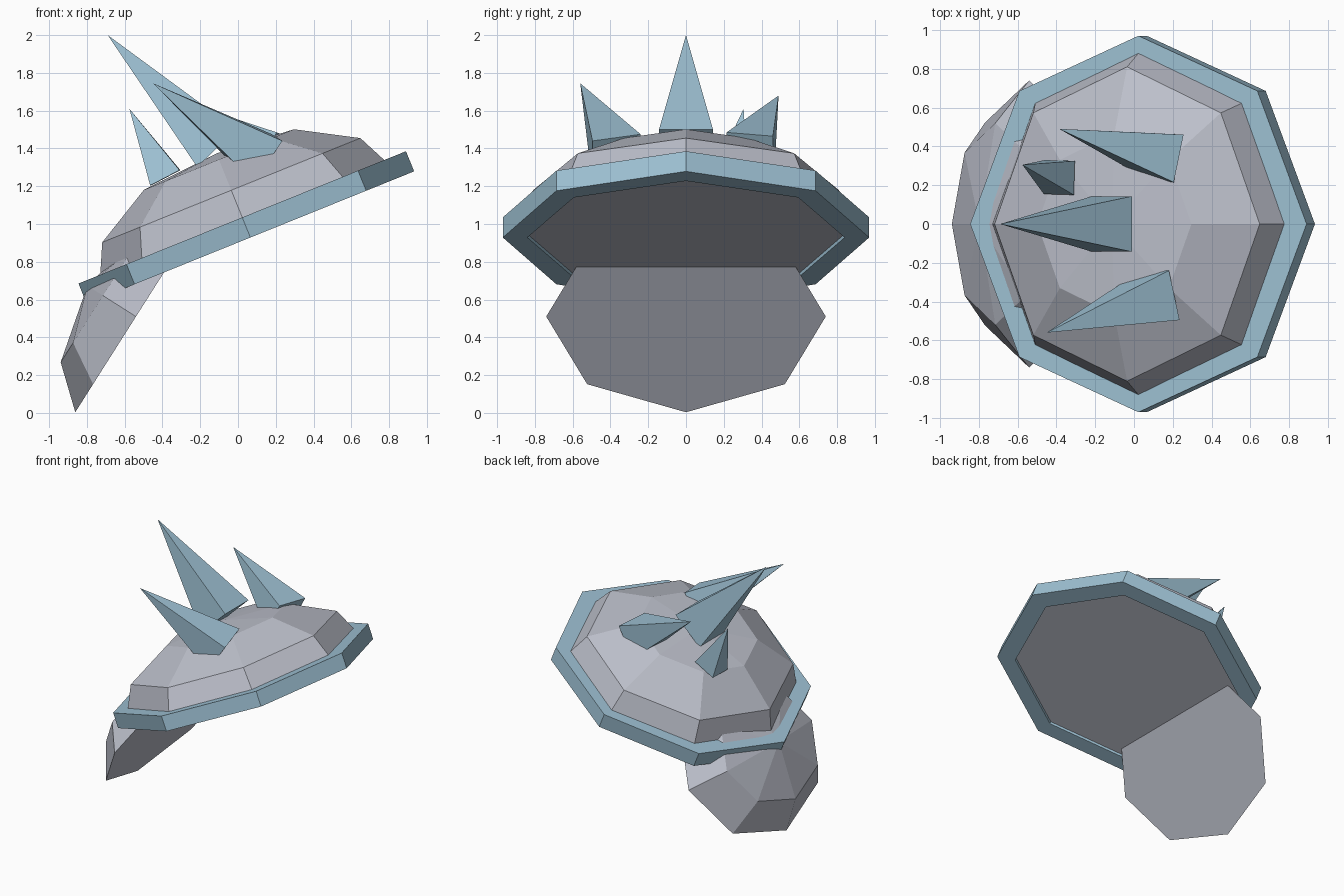
import bpy, bmesh
from math import sin, cos, pi, radians
from mathutils import Matrix, Vector

cube = bpy.data.objects.get("Cube")
if cube:
    bpy.data.objects.remove(cube, do_unlink=True)


def material(name, rgb):
    m = bpy.data.materials.new(name)
    m.use_nodes = True
    m.diffuse_color = (*rgb, 1)
    m.node_tree.nodes["Principled BSDF"].inputs["Base Color"].default_value = (*rgb, 1)
    return m


grey = material("pale grey", (0.50, 0.52, 0.59))
blue = material("steel blue", (0.34, 0.53, 0.65))


def finish(name, bm, mat):
    bmesh.ops.recalc_face_normals(bm, faces=bm.faces)
    mesh = bpy.data.meshes.new(name)
    bm.to_mesh(mesh)
    bm.free()
    mesh.materials.append(mat)
    bpy.context.collection.objects.link(bpy.data.objects.new(name, mesh))


def tilted(origin, degrees):
    return Matrix.Translation(origin) @ Matrix.Rotation(radians(-degrees), 4, 'Y')


def loft(name, rings, mat, frame, apex=None):
    """Join octagons (height, x radius, y radius); cap with an apex, or close into a band."""
    bm = bmesh.new()
    loops = [[bm.verts.new(frame @ Vector((rx * cos(i * pi / 4), ry * sin(i * pi / 4), h)))
              for i in range(8)] for h, rx, ry in rings]
    pairs = list(zip(loops, loops[1:]))
    if apex is None:
        pairs.append((loops[-1], loops[0]))
    else:
        bm.faces.new(loops[0])
        tip = bm.verts.new(frame @ Vector((0, 0, apex)))
        for i in range(8):
            bm.faces.new((loops[-1][i], loops[-1][(i + 1) % 8], tip))
    for a, b in pairs:
        for i in range(8):
            j = (i + 1) % 8
            bm.faces.new((a[i], a[j], b[j], b[i]))
    finish(name, bm, mat)


def spike(name, tip, a, b):
    """Square pyramid whose upper base edge is a-b; the base is square to its axis."""
    tip, a, b = Vector(tip), Vector(a), Vector(b)
    edge, mid = b - a, (a + b) / 2
    drop = Vector((0, 0, 0))
    for _ in range(5):
        drop = (tip - mid - drop / 2).cross(edge).normalized() * edge.length
        if drop.z > 0:
            drop.negate()
    bm = bmesh.new()
    base = [bm.verts.new(p) for p in (a, b, b + drop, a + drop)]
    top = bm.verts.new(tip)
    bm.faces.new(base)
    for i in range(4):
        bm.faces.new((base[i], base[(i + 1) % 4], top))
    finish(name, bm, mat=blue)


# Tilted helmet shell and its rim band
helmet = tilted((0.0225, 0, 1.035), 22)
loft("helmet_dome", [(-0.095, 0.856, 0.922), (0.155, 0.737, 0.81), (0.33, 0.4285, 0.467)],
     grey, helmet, apex=0.365)
loft("helmet_rim", [(-0.115, 0.935, 0.97), (0, 0.935, 0.97), (0, 0.80, 0.84), (-0.115, 0.80, 0.84)],
     blue, helmet)

# Steeper neck guard tucked into the back of the shell
loft("neck_guard", [(0, 0.60, 0.74), (0.207, 0.418, 0.52)],
     grey, tilted((-0.54, 0, 0.51), 57.6), apex=0.305)

# Spikes
spike("centre_spike", (-0.69, 0, 2.0), (-0.01, -0.143, 1.50), (-0.01, 0.143, 1.50))
spike("right_spike", (-0.45, -0.56, 1.745), (0.235, -0.495, 1.44), (0.18, -0.24, 1.475))
spike("left_spike", (-0.385, 0.49, 1.68), (0.205, 0.215, 1.485), (0.255, 0.46, 1.465))
spike("small_spike", (-0.575, 0.305, 1.61), (-0.31, 0.15, 1.285), (-0.305, 0.325, 1.285))
